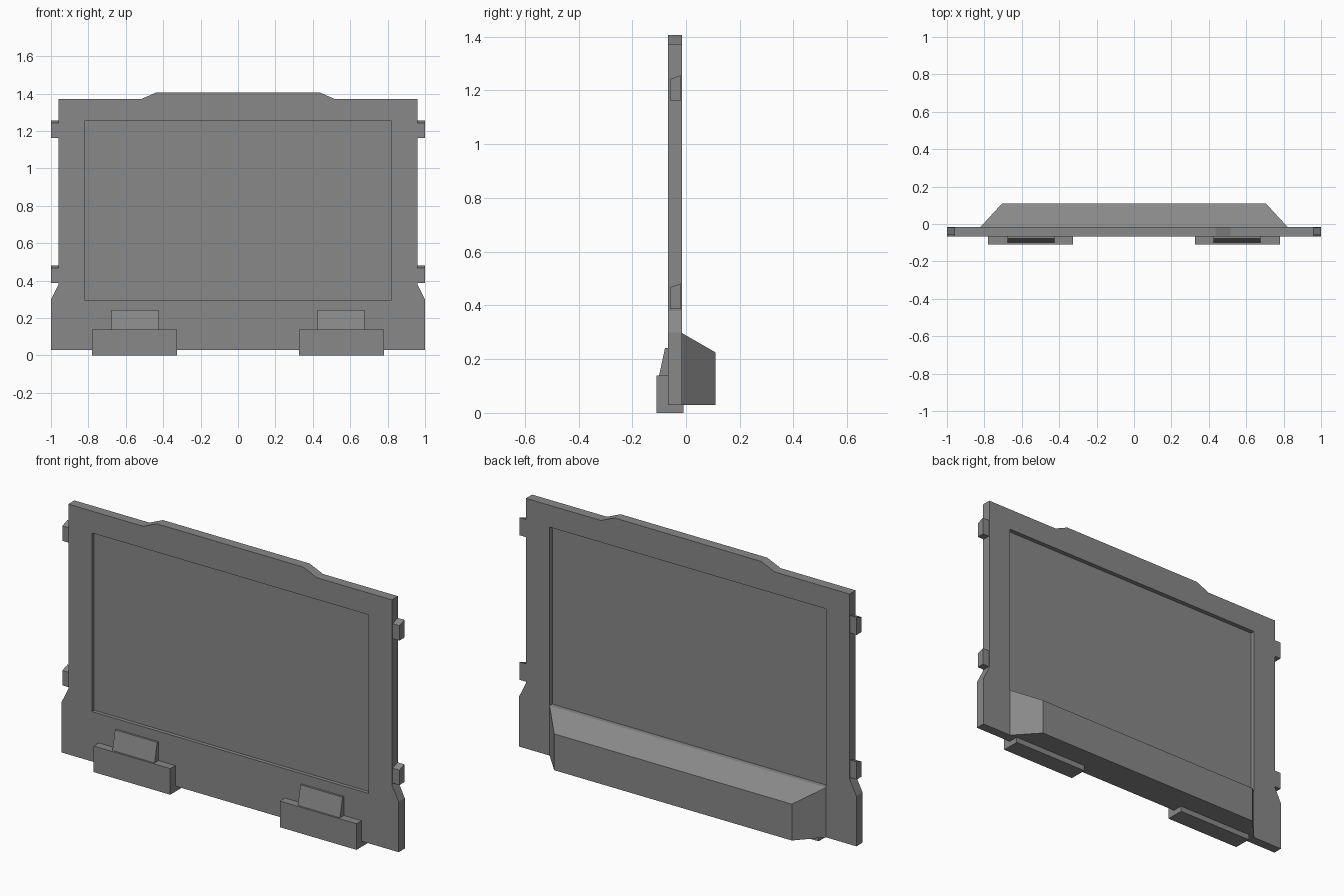
import bpy, bmesh
from mathutils import Vector

cube = bpy.data.objects.get("Cube")
if cube:
    bpy.data.objects.remove(cube, do_unlink=True)

grey = bpy.data.materials.new("mid grey")
grey.use_nodes = True
color = (0.25, 0.25, 0.25, 1)
grey.diffuse_color = color
grey.node_tree.nodes["Principled BSDF"].inputs["Base Color"].default_value = color


def finish(name, bm):
    bmesh.ops.recalc_face_normals(bm, faces=bm.faces)
    mesh = bpy.data.meshes.new(name)
    bm.to_mesh(mesh)
    bm.free()
    mesh.materials.append(grey)
    obj = bpy.data.objects.new(name, mesh)
    bpy.context.collection.objects.link(obj)
    return obj


def prism(name, loops, start, offset):
    """Fill planar loops (later loops are holes) and extrude them by offset."""
    bm = bmesh.new()
    edges = []
    for loop in loops:
        verts = [bm.verts.new(Vector(start) + Vector(p)) for p in loop]
        edges += [bm.edges.new((v, verts[i - 1])) for i, v in enumerate(verts)]
    if len(loops) == 1:
        bm.faces.new(verts)
    else:
        bmesh.ops.triangle_fill(bm, edges=edges, use_beauty=True)
    result = bmesh.ops.extrude_face_region(bm, geom=bm.faces[:])
    moved = [g for g in result["geom"] if isinstance(g, bmesh.types.BMVert)]
    bmesh.ops.translate(bm, verts=moved, vec=offset)
    return finish(name, bm)


def side_prism(name, profile, x0, x1):
    """Extrude a (y, z) profile along x."""
    return prism(name, [[(0, y, z) for y, z in profile]], (x0, 0, 0), (x1 - x0, 0, 0))


def rect(a0, a1, b0, b1):
    return [(a0, b0), (a1, b0), (a1, b1), (a0, b1)]


FRONT, BACK = -0.067, -0.015
SIDE, SILL, HEAD = 0.82, 0.297, 1.255

# Frame with a stepped outline and a window opening
half = [(1, 0.03), (1, 0.3), (0.96, 0.38), (0.96, 1.372), (0.515, 1.372), (0.435, 1.407)]
outline = half + [(-x, z) for x, z in reversed(half)]
window = rect(-SIDE, SIDE, SILL, HEAD)
prism("frame", [[(x, 0, z) for x, z in loop] for loop in (outline, window)],
      (0, FRONT, 0), (0, BACK - FRONT, 0))

# Thin pane recessed from both faces
side_prism("pane", rect(-0.047, -0.039, SILL, HEAD), -SIDE, SIDE)

# Rear housing with sloped top and tapered ends
housing = side_prism("rear_housing", [(BACK, 0.03), (0.11, 0.03), (0.11, 0.225), (BACK, SILL)],
                     -SIDE, SIDE)
for v in housing.data.vertices:
    if v.co.y > 0:
        v.co.x *= 0.705 / SIDE

# Feet, tabs and edge clips on both sides
for sign, label in ((1, "left"), (-1, "right")):
    side_prism("foot_" + label, rect(-0.11, -0.01, 0, 0.14), sign * 0.325, sign * 0.78)
    side_prism("tab_" + label, [(FRONT, 0.14), (-0.1, 0.14), (-0.078, 0.242), (FRONT, 0.242)],
               sign * 0.425, sign * 0.675)
    for level, z in (("lower", 0.387), ("upper", 1.162)):
        side_prism(f"clip_{level}_{label}",
                   [(-0.06, z), (-0.018, z), (-0.018, z + 0.095), (-0.06, z + 0.08)],
                   sign * 0.96, sign)
